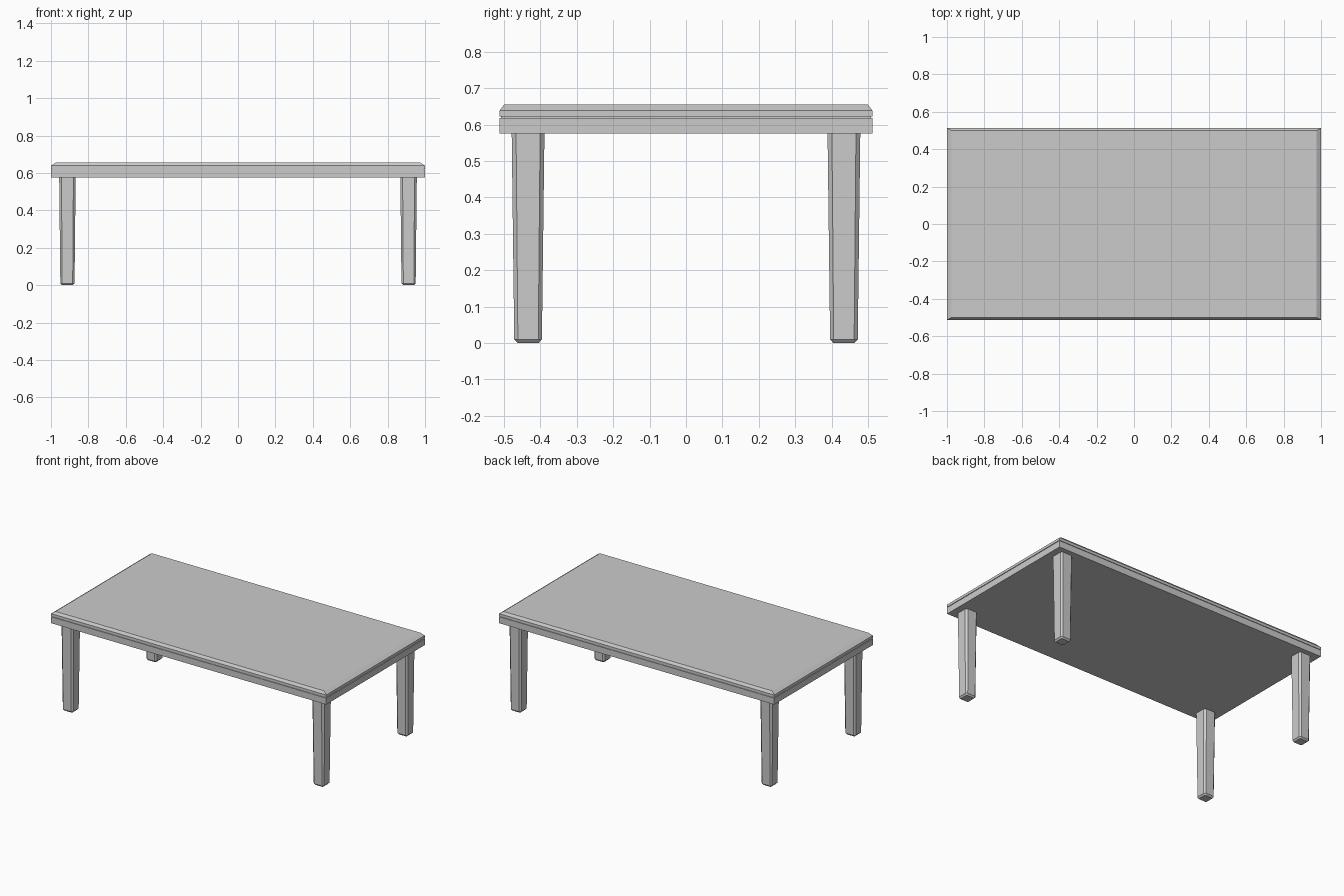
import bpy, bmesh

if "Cube" in bpy.data.objects:
    bpy.data.objects.remove(bpy.data.objects["Cube"])


def ring(hx, hy, z, cx=0.0, cy=0.0, cut=0.0):
    """Rectangle outline, with clipped corners when cut > 0."""
    if cut == 0:
        pts = [(-hx, -hy), (hx, -hy), (hx, hy), (-hx, hy)]
    else:
        a, b = hx - cut, hy - cut
        pts = [(-a, -hy), (a, -hy), (hx, -b), (hx, b),
               (a, hy), (-a, hy), (-hx, b), (-hx, -b)]
    return [(cx + x, cy + y, z) for x, y in pts]


def loft(name, rings):
    """Closed solid skinned through a stack of outlines."""
    bm = bmesh.new()
    loops = [[bm.verts.new(p) for p in r] for r in rings]
    n = len(loops[0])
    for lo, hi in zip(loops, loops[1:]):
        for i in range(n):
            j = (i + 1) % n
            bm.faces.new((lo[i], lo[j], hi[j], hi[i]))
    bm.faces.new(loops[0][::-1])
    bm.faces.new(loops[-1])
    mesh = bpy.data.meshes.new(name)
    bm.to_mesh(mesh)
    bm.free()
    obj = bpy.data.objects.new(name, mesh)
    bpy.context.collection.objects.link(obj)
    return obj


# Table top: lower slab, thin groove, upper slab with chamfered rim
loft("table_top", [
    ring(1.0, 0.512, 0.576),
    ring(1.0, 0.512, 0.618),
    ring(0.994, 0.508, 0.618),
    ring(0.994, 0.508, 0.622),
    ring(1.0, 0.512, 0.622),
    ring(1.0, 0.512, 0.639),
    ring(0.976, 0.5, 0.655),
])

# Four tapered legs with chamfered edges and feet
for side, sx in (("left", -1), ("right", 1)):
    for end, sy in (("front", -1), ("back", 1)):
        c = (0.912 * sx, 0.434 * sy)
        loft(f"{end}_{side}_leg", [
            ring(0.029, 0.029, 0.0, *c, cut=0.004),
            ring(0.038, 0.038, 0.01, *c, cut=0.01),
            ring(0.044, 0.045, 0.576, *c, cut=0.012),
        ])
